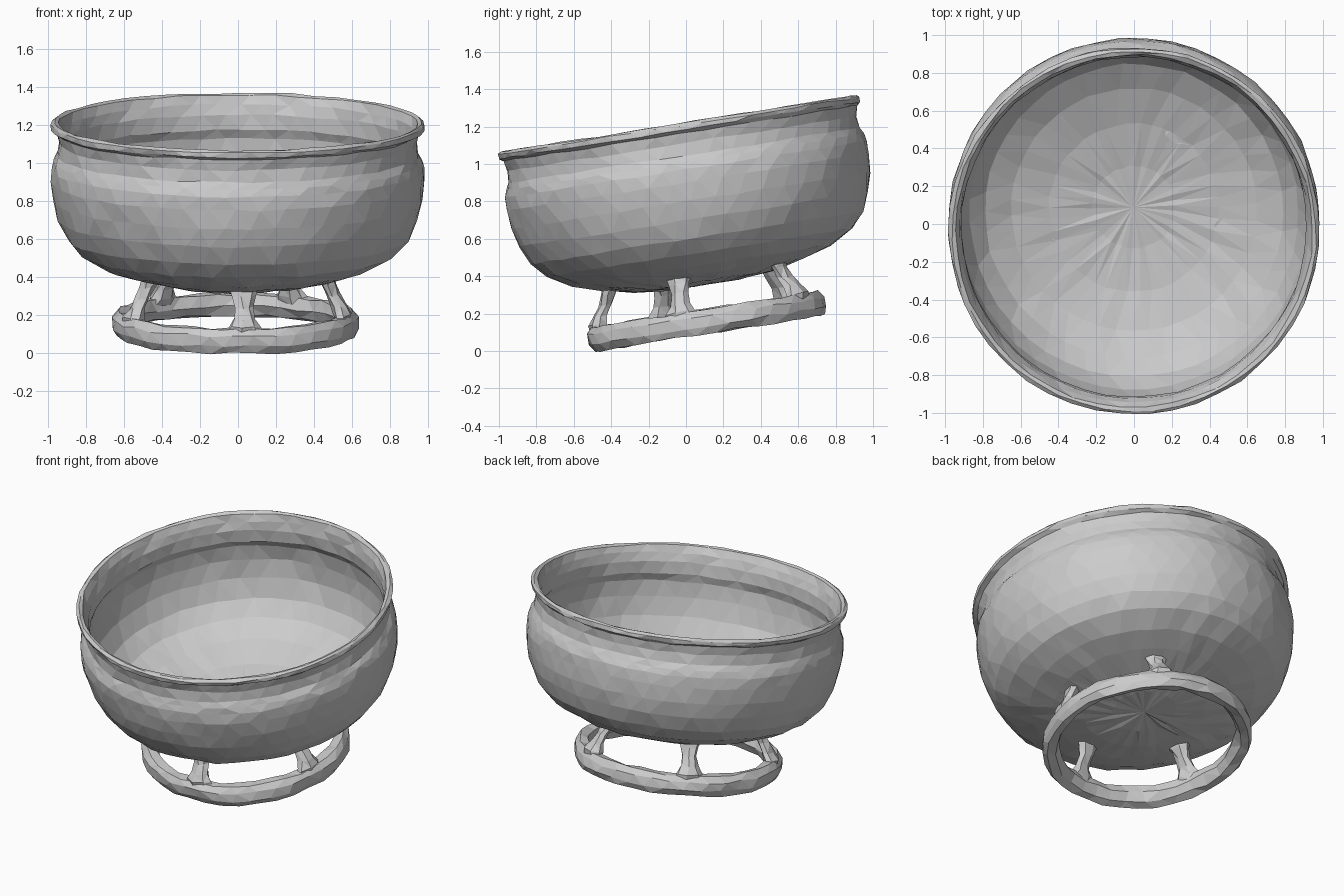
import bpy, bmesh, math, random
from mathutils import Matrix, Vector

random.seed(4)
if "Cube" in bpy.data.objects:
    bpy.data.objects.remove(bpy.data.objects["Cube"], do_unlink=True)

# Leaning frame shared by bowl and foot
LEAN = Matrix.Translation((0, 0.14, 0.093)) @ Matrix.Rotation(math.radians(9), 4, 'X')
FOOT = Vector((-0.015, -0.02, 0))

clay = bpy.data.materials.new("grey_clay")
clay.use_nodes = True
clay.diffuse_color = (0.6, 0.6, 0.6, 1)
clay.node_tree.nodes["Principled BSDF"].inputs["Base Color"].default_value = (0.6, 0.6, 0.6, 1)


def finish(name, bm, jitter):
    """Weld, roughen by hand-made jitter, triangulate and lean into place."""
    bmesh.ops.remove_doubles(bm, verts=bm.verts, dist=0.0005)
    bmesh.ops.recalc_face_normals(bm, faces=bm.faces)
    for v in bm.verts:
        v.co += Vector([random.uniform(-jitter, jitter) for _ in range(3)])
    bmesh.ops.triangulate(bm, faces=bm.faces)
    bm.transform(LEAN)
    mesh = bpy.data.meshes.new(name)
    bm.to_mesh(mesh)
    bm.free()
    mesh.materials.append(clay)
    obj = bpy.data.objects.new(name, mesh)
    bpy.context.collection.objects.link(obj)
    return obj


def bridge(bm, loops):
    for a, b in zip(loops, loops[1:]):
        n = len(a)
        for i in range(n):
            j = (i + 1) % n
            bm.faces.new((a[i], a[j], b[j], b[i]))


def lathe(name, profile, sides, jitter, centre=Vector(), closed=False):
    bm = bmesh.new()
    loops = []
    for k, (r, z) in enumerate(profile):
        # alternate rows are turned a little so the facets interlock
        turn = 0.35 * (k % 2)
        loops.append([bm.verts.new(centre + Vector((
            r * math.cos(math.tau * (i + turn) / sides),
            r * math.sin(math.tau * (i + turn) / sides), z))) for i in range(sides)])
    if closed:
        loops.append(loops[0])
    bridge(bm, loops)
    return finish(name, bm, jitter)


# Bowl: outside wall, shoulder, neck, flared lip, then the inside wall
outside = [(0, 0.265), (0.2, 0.267), (0.38, 0.285), (0.56, 0.325), (0.7, 0.37),
           (0.83, 0.44), (0.9, 0.52), (0.945, 0.62), (0.97, 0.72), (0.982, 0.82),
           (0.98, 0.89), (0.968, 0.93), (0.95, 0.965), (0.943, 1.03),
           (0.955, 1.085), (0.979, 1.1), (0.981, 1.125), (0.965, 1.138)]
inside = [(0.945, 1.13), (0.928, 1.085), (0.915, 1.03), (0.915, 0.95), (0.938, 0.9),
          (0.94, 0.8), (0.92, 0.68), (0.87, 0.56), (0.79, 0.47),
          (0.65, 0.4), (0.45, 0.345), (0.22, 0.315), (0, 0.31)]
lathe("bowl", outside + inside, 46, 0.005)

# Foot ring
ring = [(0.575, 0.02), (0.625, 0.005), (0.648, 0.045), (0.645, 0.1),
        (0.615, 0.135), (0.56, 0.13), (0.545, 0.075)]
lathe("foot_ring", ring, 34, 0.008, FOOT, closed=True)

# Five struts, flared at both ends: radius, height, half width, half depth
sections = [(0.59, 0.08, 0.12, 0.035), (0.58, 0.14, 0.085, 0.05),
            (0.56, 0.185, 0.055, 0.04), (0.525, 0.24, 0.048, 0.036),
            (0.5, 0.295, 0.062, 0.04), (0.485, 0.345, 0.085, 0.045)]
for n in range(5):
    angle = math.radians(-85 + 72 * n)
    out = Vector((math.cos(angle), math.sin(angle), 0))
    side = Vector((-out.y, out.x, 0))
    bm = bmesh.new()
    loops = []
    for r, z, w, d in sections:
        mid = FOOT + out * r + Vector((0, 0, z))
        loops.append([bm.verts.new(mid + side * w * math.cos(t) + out * d * math.sin(t))
                      for t in (math.tau * i / 7 for i in range(7))])
    bridge(bm, loops)
    bm.faces.new(loops[0])
    bm.faces.new(loops[-1])
    finish(f"foot_strut_{n + 1}", bm, 0.007)
